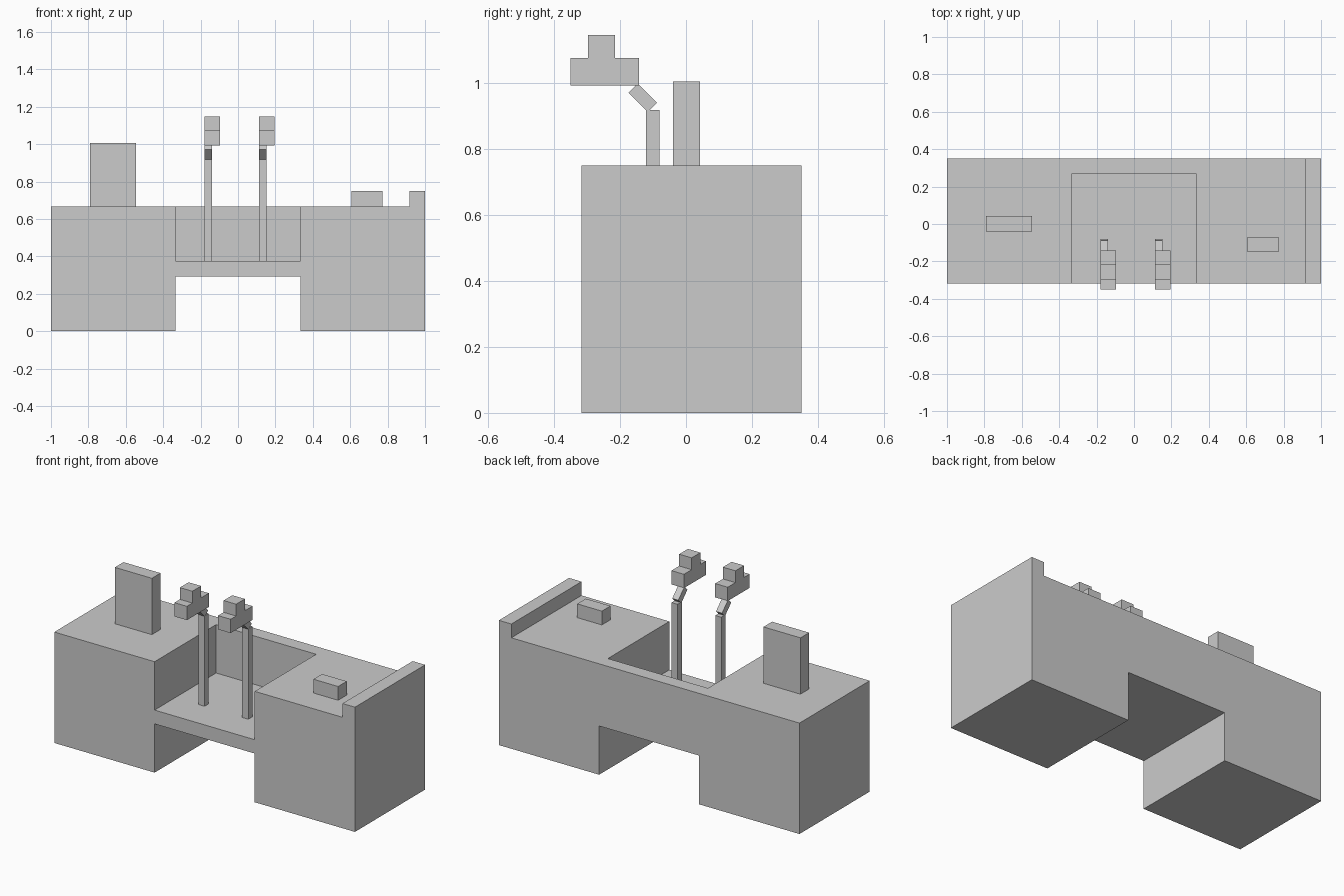
import bpy, bmesh, math
from mathutils import Matrix

if "Cube" in bpy.data.objects:
    bpy.data.objects.remove(bpy.data.objects["Cube"])


def finish(name, bm):
    bmesh.ops.recalc_face_normals(bm, faces=bm.faces)
    mesh = bpy.data.meshes.new(name)
    bm.to_mesh(mesh)
    bm.free()
    ob = bpy.data.objects.new(name, mesh)
    bpy.context.collection.objects.link(ob)
    return ob


def box(name, x, y, z, tilt=0.0):
    """Box from (min, max) ranges, optionally tilted about its x axis."""
    size = [b - a for a, b in (x, y, z)]
    centre = [(a + b) / 2 for a, b in (x, y, z)]
    bm = bmesh.new()
    bmesh.ops.create_cube(bm, size=1, matrix=Matrix.Diagonal((*size, 1)))
    ob = finish(name, bm)
    ob.location = centre
    ob.rotation_euler.x = tilt
    return ob


def prism(name, points, axis, a, b):
    """Profile extruded along x (points are y,z) or along y (points are x,z)."""
    bm = bmesh.new()
    place = (lambda p, q, t: (t, p, q)) if axis == 'X' else (lambda p, q, t: (p, t, q))
    face = bm.faces.new([bm.verts.new(place(p, q, a)) for p, q in points])
    ext = bmesh.ops.extrude_face_region(bm, geom=[face])
    verts = [v for v in ext['geom'] if isinstance(v, bmesh.types.BMVert)]
    bmesh.ops.translate(bm, verts=verts, vec=place(0, 0, b - a))
    return finish(name, bm)


TOP, FLOOR, FRONT, BACK, W = 0.667, 0.376, -0.317, 0.35, 0.333

# Desk body: arch underneath, raised lip at the right end
desk = prism("desk_body", [(-1, 0), (-W, 0), (-W, 0.293), (W, 0.293), (W, 0), (1, 0),
                           (1, 0.75), (0.917, 0.75), (0.917, TOP), (-1, TOP)],
             'Y', FRONT, BACK)

# Central recess, open at the top and front
cutter = box("recess_cutter", (-W, W), (-0.6, 0.267), (FLOOR, 1.2))
cutter.hide_render = True
cutter.hide_viewport = False
mod = desk.modifiers.new("recess", 'BOOLEAN')
mod.operation = 'DIFFERENCE'
mod.solver = 'EXACT'
mod.object = cutter
bpy.context.view_layer.objects.active = desk
bpy.ops.object.modifier_apply(modifier=mod.name)
bpy.data.objects.remove(cutter)

# Items standing on the desk top
box("upright_panel", (-0.791, -0.545), (-0.04, 0.042), (TOP, 1.006))
box("small_block", (0.608, 0.772), (-0.151, -0.069), (TOP, 0.75))

# Two identical stands: post, angled neck and stepped head
head_profile = [(-0.35, 0.993), (-0.142, 0.993), (-0.142, 1.076), (-0.215, 1.076),
                (-0.215, 1.147), (-0.298, 1.147), (-0.298, 1.076), (-0.35, 1.076)]
for side, x in (("left", -0.178), ("right", 0.113)):
    box(side + "_post", (x, x + 0.04), (-0.121, -0.081), (FLOOR, 0.919))
    box(side + "_neck", (x, x + 0.04), (-0.173, -0.09), (0.936, 0.976), math.radians(-45))
    prism(side + "_head", head_profile, 'X', x, x + 0.083)
